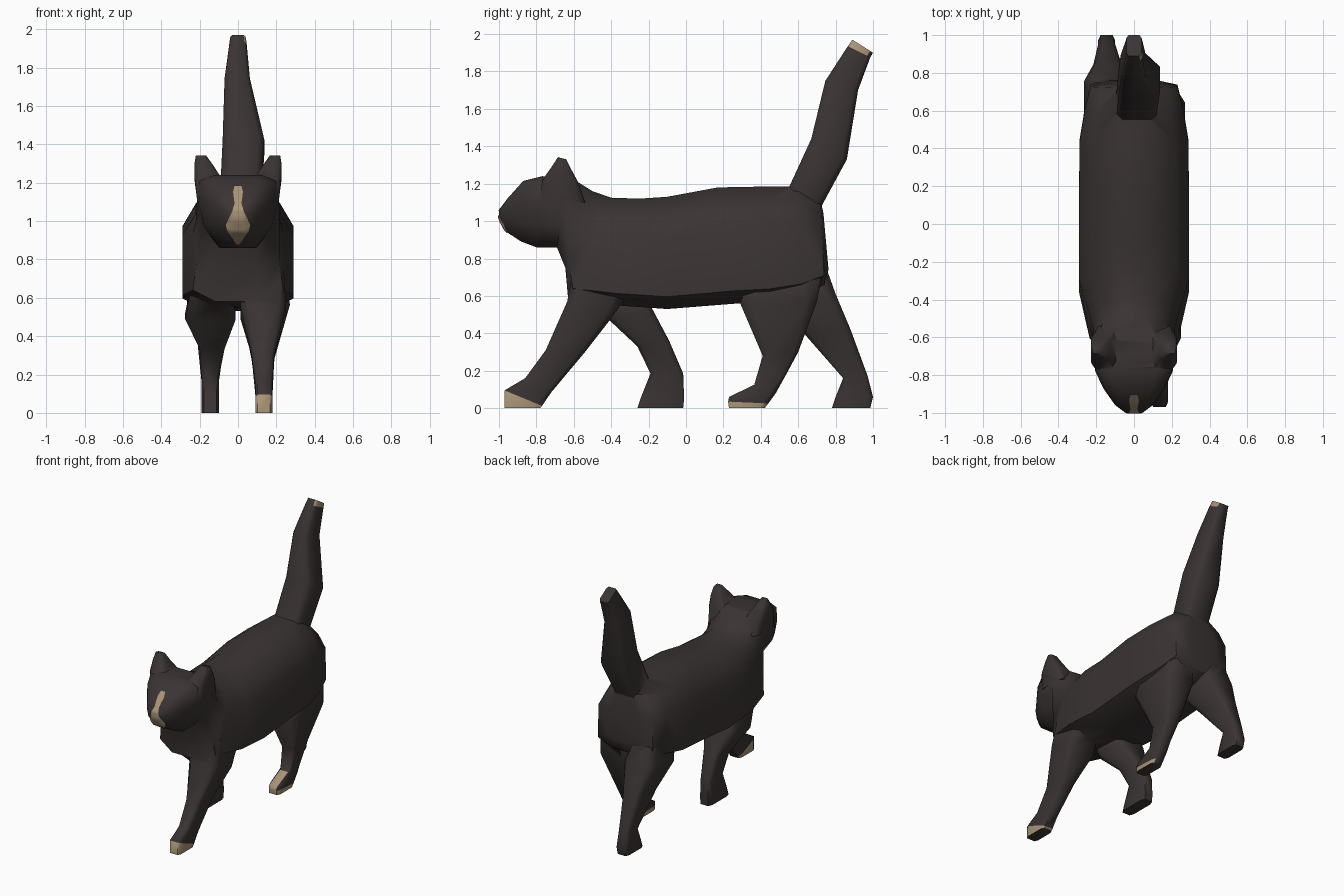
import bpy, bmesh, math
from mathutils import Vector
from mathutils.bvhtree import BVHTree

if "Cube" in bpy.data.objects:
    bpy.data.objects.remove(bpy.data.objects["Cube"])


def material(name, rgb):
    m = bpy.data.materials.new(name)
    m.diffuse_color = (*rgb, 1)
    m.use_nodes = True
    m.node_tree.nodes["Principled BSDF"].inputs["Base Color"].default_value = m.diffuse_color
    return m


FUR = material("dark fur", (0.042, 0.034, 0.033))
PATCH = material("beige patch", (0.40, 0.30, 0.185))


def symmetric(half):
    return ([(.5 + u / 2, v) for u, v in half] +
            [(.5 - u / 2, v) for u, v in reversed(half)])


# Cross-sections: u runs across x, v runs from the first to the second ring point
LIMB = symmetric([(.72, 0), (1, .14), (1, .86), (.72, 1)])
TRUNK = symmetric([(.33, 0), (.76, .15), (1, .34), (1, .89), (.5, 1)])
HEAD = symmetric([(.6, 0), (.97, .08), (1, .38), (.86, .7), (.45, 1)])


def smooth(ob):
    bpy.ops.object.select_all(action='DESELECT')
    ob.select_set(True)
    bpy.context.view_layer.objects.active = ob
    bpy.ops.object.shade_smooth_by_angle(angle=math.radians(62))


def finish(bm, name):
    me = bpy.data.meshes.new(name)
    bm.to_mesh(me)
    me.materials.append(FUR)
    me.materials.append(PATCH)
    ob = bpy.data.objects.new(name, me)
    bpy.context.collection.objects.link(ob)
    smooth(ob)
    return ob


def loft(name, rings, sections, side=1, patch=None):
    """Skin rings (y0, z0, y1, z1, x0, x1); patch(segment, normal, centre) picks beige."""
    bm = bmesh.new()
    loops = []
    for (y0, z0, y1, z1, x0, x1), sec in zip(rings, sections):
        loops.append([bm.verts.new((side * (x0 + u * (x1 - x0)),
                                    y0 + v * (y1 - y0), z0 + v * (z1 - z0))) for u, v in sec])
    seg = {}
    n = len(sections[0])
    for i, (a, b) in enumerate(zip(loops, loops[1:])):
        for k in range(n):
            j = (k + 1) % n
            seg[bm.faces.new((a[k], a[j], b[j], b[k]))] = i
    seg[bm.faces.new(loops[0])] = 0
    seg[bm.faces.new(loops[-1])] = len(rings) - 1
    bmesh.ops.recalc_face_normals(bm, faces=bm.faces[:])
    bm.normal_update()
    if patch:
        for f, i in seg.items():
            f.material_index = int(patch(i, f.normal, f.calc_center_median()))
    tree = BVHTree.FromBMesh(bm)
    ob = finish(bm, name)
    bm.free()
    return ob, tree


parts = []


def limb(name, rings, side=1, patch=None):
    parts.append(loft(name, rings, [LIMB] * len(rings), side, patch)[0])


# Head, neck and trunk in one skin: (top y, top z, bottom y, bottom z, half width)
spine = [
    (-1.0, 1.06, -1.0, 1.01, .045), (-.955, 1.12, -.965, .945, .10),
    (-.87, 1.215, -.88, .89, .16), (-.77, 1.24, -.80, .86, .205),
    (-.62, 1.235, -.69, .86, .215),
    (-.50, 1.16, -.645, .75, .215), (-.40, 1.125, -.63, .58, .235),
    (-.25, 1.12, -.38, .55, .29), (-.1, 1.13, -.1, .53, .29),
    (.17, 1.18, .28, .56, .29), (.43, 1.185, .45, .57, .288),
    (.60, 1.185, .62, .60, .26), (.72, 1.11, .74, .66, .23),
    (.735, 1.04, .762, .74, .13)]
body, face = loft("cat_body", [(a, b, c, d, -w, w) for a, b, c, d, w in spine],
                  [HEAD] * 5 + [TRUNK] * 9)

# Ears
for side, label in ((1, "right"), (-1, "left")):
    limb("ear_" + label, [
        (-.79, 1.10, -.54, 1.10, .06, .212), (-.765, 1.225, -.575, 1.205, .085, .226),
        (-.715, 1.295, -.61, 1.27, .13, .228), (-.685, 1.342, -.64, 1.33, .165, .22)], side)

# Front legs: right steps forward, left trails
limb("front_leg_right", [
    (-.97, 0, -.78, 0, .09, .18), (-.97, .095, -.77, .012, .09, .18),
    (-.86, .16, -.72, .085, .09, .18), (-.75, .31, -.54, .30, .07, .19),
    (-.635, .57, -.40, .48, .012, .25), (-.60, .76, -.30, .62, .03, .24)],
    patch=lambda s, n, c: s == 0 and n.z > -.8)
limb("front_leg_left", [
    (-.26, 0, -.015, 0, .10, .19), (-.24, .06, -.01, .05, .10, .19),
    (-.19, .185, -.015, .185, .10, .19), (-.26, .33, -.09, .36, .07, .20),
    (-.42, .48, -.18, .53, .012, .275), (-.54, .68, -.24, .70, .03, .24)], -1)

# Hind legs: right steps forward, left pushes back
limb("hind_leg_right", [
    (.23, 0, .42, 0, .09, .18), (.225, .035, .44, .025, .09, .18),
    (.23, .06, .48, .08, .09, .18), (.365, .125, .53, .17, .09, .18),
    (.41, .28, .60, .30, .07, .19), (.29, .56, .70, .57, .012, .27),
    (.36, .76, .735, .74, .05, .235)],
    patch=lambda s, n, c: (s == 0 and n.z > -.8 and c.y < .42)
    or (s in (1, 2) and n.y < -.2 and abs(n.x) < .5))
limb("hind_leg_left", [
    (.78, 0, .985, 0, .10, .19), (.80, .06, 1.0, .06, .10, .19),
    (.84, .16, .97, .175, .10, .19), (.63, .40, .88, .42, .065, .215),
    (.48, .57, .80, .61, .012, .265), (.42, .76, .75, .75, .05, .235)], -1)

# Upright tail with a small beige area on the tip
limb("tail", [
    (.50, 1.08, .70, 1.0, -.09, .10), (.555, 1.19, .73, 1.09, -.092, .12),
    (.67, 1.44, .86, 1.33, -.08, .137), (.745, 1.75, .92, 1.70, -.07, .062),
    (.865, 1.935, .985, 1.875, -.045, .045), (.87, 1.942, .935, 1.91, -.043, .043)][:5]
    + [(.89, 1.97, 1.0, 1.90, -.04, .04)],
    patch=lambda s, n, c: s == 4 and n.x > .5 and c.y < .95)

# Fuse the parts into one continuous skin
for part in parts:
    mod = body.modifiers.new(part.name, 'BOOLEAN')
    mod.operation = 'UNION'
    mod.solver = 'EXACT'
    mod.object = part
    bpy.context.view_layer.objects.active = body
    bpy.ops.object.modifier_apply(modifier=mod.name)
    bpy.data.objects.remove(part)
smooth(body)

# Beige blaze: a thin plate draped over the face, (height, half width)
outline = [(1.18, .018), (1.15, .026), (1.09, .018), (1.05, .03),
           (.98, .062), (.95, .055), (.905, .024), (.88, .012)]
bm = bmesh.new()
rows = []
for (z0, w0), (z1, w1) in zip(outline, outline[1:] + outline[-1:]):
    for t in ((0, .25, .5, .75) if z1 != z0 else (0,)):
        z, w = z0 + t * (z1 - z0), w0 + t * (w1 - w0)
        row = []
        for k in range(-4, 5):
            hit, nor, _, _ = face.ray_cast(Vector((w * k / 4, -2, z)), Vector((0, 1, 0)))
            row.append(bm.verts.new(hit + nor * .004))
        rows.append(row)
for a, b in zip(rows, rows[1:]):
    for k in range(8):
        bm.faces.new((a[k], b[k], b[k + 1], a[k + 1])).material_index = 1
finish(bm, "face_blaze")
bm.free()
